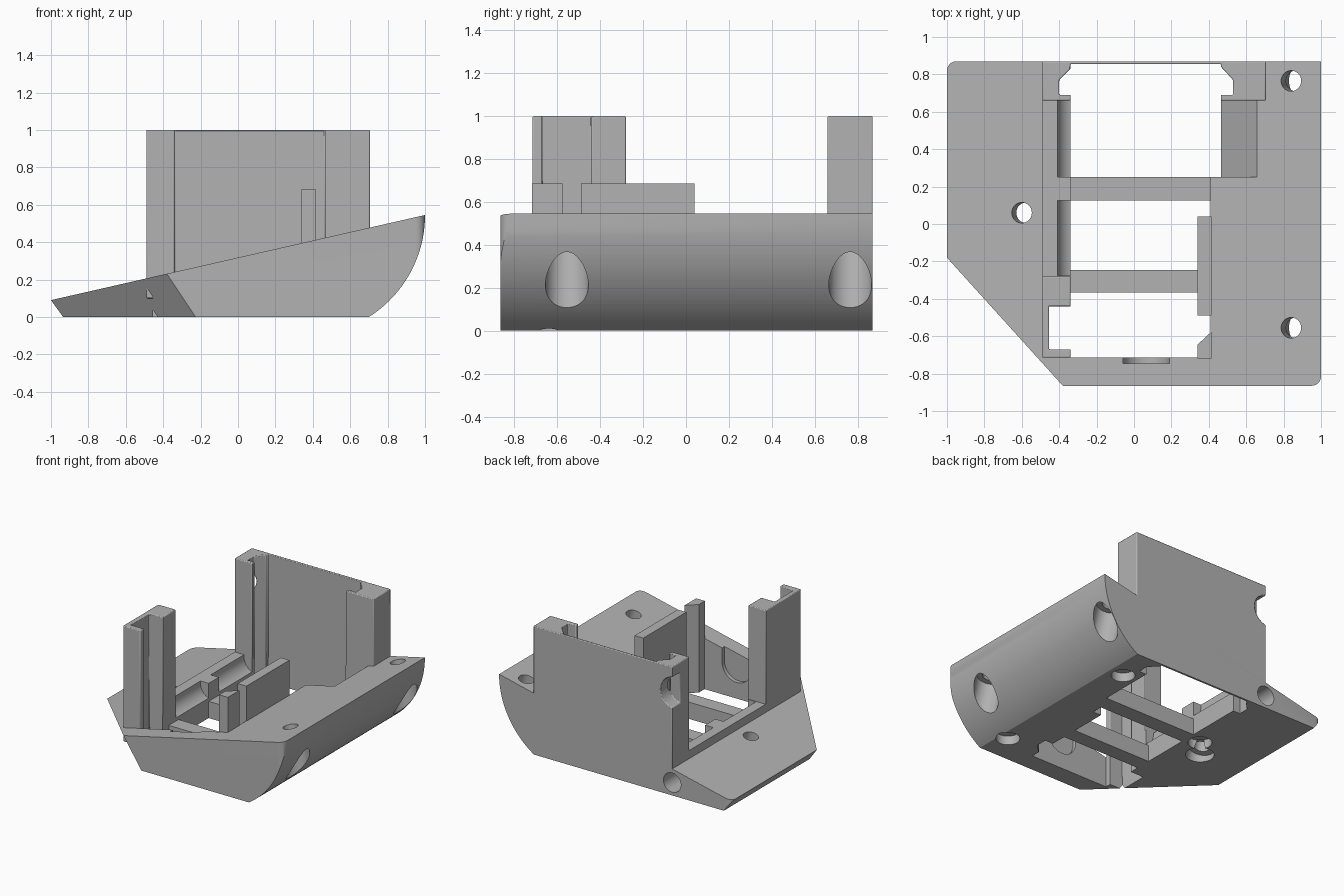
import bpy, bmesh, math
from mathutils import Vector, Matrix

old = bpy.data.objects.get("Cube")
if old:
    bpy.data.objects.remove(old, do_unlink=True)

grey = bpy.data.materials.new("plain grey")
grey.use_nodes = True
colour = (0.45, 0.45, 0.45, 1)
grey.diffuse_color = colour
grey.node_tree.nodes["Principled BSDF"].inputs["Base Color"].default_value = colour


def finish(name, bm):
    bmesh.ops.recalc_face_normals(bm, faces=bm.faces)
    mesh = bpy.data.meshes.new(name)
    bm.to_mesh(mesh)
    bm.free()
    mesh.materials.append(grey)
    obj = bpy.data.objects.new(name, mesh)
    bpy.context.collection.objects.link(obj)
    return obj


def prism(name, outline, low, high, axis="Z"):
    """Extrude an xy outline along z, or an xz outline along y."""
    bm = bmesh.new()
    def place(p, d):
        return (p[0], p[1], d) if axis == "Z" else (p[0], d, p[1])
    face = bm.faces.new([bm.verts.new(place(p, low)) for p in outline])
    new = bmesh.ops.extrude_face_region(bm, geom=[face])["geom"]
    shift = Vector(place((0, 0), high - low))
    bmesh.ops.translate(bm, vec=shift, verts=[v for v in new if isinstance(v, bmesh.types.BMVert)])
    return finish(name, bm)


def rect(x0, x1, y0, y1):
    return [(x0, y0), (x1, y0), (x1, y1), (x0, y1)]


def arc(cx, cy, r, start, end, steps=10):
    angles = [math.radians(start + (end - start) * i / steps) for i in range(steps + 1)]
    return [(cx + r * math.cos(a), cy + r * math.sin(a)) for a in angles]


def rod(name, start, direction, length, r):
    bm = bmesh.new()
    d = Vector(direction).normalized()
    turn = Vector((0, 0, 1)).rotation_difference(d).to_matrix().to_4x4()
    spot = Matrix.Translation(Vector(start) + d * length / 2)
    bmesh.ops.create_cone(bm, cap_ends=True, segments=40, radius1=r, radius2=r,
                          depth=length, matrix=spot @ turn)
    return finish(name, bm)


def combine(obj, tool, operation="DIFFERENCE"):
    mod = obj.modifiers.new("cut", "BOOLEAN")
    mod.operation, mod.object, mod.solver = operation, tool, "EXACT"
    bpy.context.view_layer.update()
    mesh = bpy.data.meshes.new_from_object(obj.evaluated_get(bpy.context.evaluated_depsgraph_get()))
    obj.modifiers.clear()
    obj.data = mesh
    bpy.data.objects.remove(tool, do_unlink=True)


# Hull: sloped top, curved left side, rounded plan corners
section = [(-0.935, 0)] + arc(0.355, 0.545, 0.645, -57.7, 0, 24) + [(-1, 0.09)]
base = prism("base", section, -0.865, 0.87, "Y")
plan = ([(1.1, 0.87)] + arc(-0.95, 0.82, 0.05, 90, 180, 6) + [(-1, -0.865)]
        + arc(0.95, -0.815, 0.05, -90, 0, 6) + [(1, 0.8), (1.1, 0.8)])
combine(base, prism("plan_cutter", plan, -0.1, 0.7), "INTERSECT")

# Slanted front corner
bm = bmesh.new()
bm.from_mesh(base.data)
a, b, c = Vector((-1, -0.18, 0.09)), Vector((-0.38, -0.865, 0.23)), Vector((-0.44, -0.66, 0))
cut = bmesh.ops.bisect_plane(bm, geom=bm.verts[:] + bm.edges[:] + bm.faces[:], plane_co=a,
                             plane_no=(b - a).cross(c - a), clear_inner=True)
bmesh.ops.holes_fill(bm, edges=[e for e in bm.edges if e.is_boundary])
bmesh.ops.recalc_face_normals(bm, faces=bm.faces)
bm.to_mesh(base.data)
bm.free()

# Raised rail beside the bay
combine(base, prism("rail", rect(-0.49, -0.33, -0.29, 0.67), 0.08, 0.27), "UNION")

# Through openings and the space above the cross bars
pocket = [(-0.34, 0.25), (0.465, 0.25), (0.465, 0.69), (0.53, 0.69), (0.53, 0.77), (0.465, 0.84),
          (0.465, 0.855), (-0.34, 0.855), (-0.34, 0.83), (-0.40, 0.77), (-0.40, 0.69), (-0.34, 0.69)]
front = [(-0.455, -0.44), (-0.34, -0.44), (-0.34, -0.365), (0.41, -0.365), (0.41, -0.715),
         (-0.34, -0.715), (-0.34, -0.67), (-0.455, -0.67)]
for outline in (pocket, front, rect(-0.34, 0.41, -0.245, 0.125)):
    combine(base, prism("opening_cutter", outline, -0.1, 1.2))
combine(base, prism("bar_cutter", rect(-0.34, 0.41, -0.7, 0.3), 0.13, 1.2))

# Sloped shelf, hollow channels and the round-bottomed front recess
combine(base, prism("shelf_cutter", [(0.4, 0.18), (0.465, 0.25), (0.66, 0.47), (0.66, 0.8), (0.4, 0.8)],
                    0.25, 0.66, "Y"))
channel = arc(-0.31, 0.25, 0.1, 180, 270, 8) + [(-0.3, 0.15), (-0.3, 0.5), (-0.41, 0.5)]
for y0, y1 in ((-0.275, 0.125), (0.25, 0.66)):
    combine(base, prism("channel_cutter", channel, y0, y1, "Y"))
recess = arc(0.065, 0.25, 0.125, 180, 360, 20) + [(0.19, 0.6), (-0.06, 0.6)]
combine(base, prism("recess_cutter", recess, -0.745, -0.7, "Y"))

# Screw holes square to the slope, with wide bores below
down = Vector((0.222, 0, -0.975))
for x, y, depth in ((0.84, 0.765, 0.12), (0.84, -0.555, 0.12), (-0.6, 0.06, 0.11)):
    top = Vector((x, y, 0.3175 + 0.2275 * x))
    combine(base, rod("screw_cutter", top - down * 0.1, down, 0.5, 0.055))
    combine(base, rod("bore_cutter", top + down * depth, down, 0.6, 0.1))

# Blind sockets underneath and the round hole at the back
for x, y in ((0.58, 0.57), (0.63, -0.64), (-0.45, 0.19)):
    combine(base, rod("socket_cutter", (x, y, -0.1), (0, 0, 1), 0.17, 0.085))
combine(base, rod("back_hole_cutter", (-0.49, 0.95, 0.1), (0, -1, 0), 0.35, 0.075))

# Back wall with two side columns
back_wall = prism("back_wall", [(-0.49, 0.87), (-0.49, 0.66), (-0.34, 0.66)] + pocket[:1:-1]
                  + [(0.465, 0.66), (0.705, 0.66), (0.705, 0.87)], 0.19, 1)
combine(back_wall, rod("notch_cutter", (-0.51, 0.77, 0.8), (0, 1, 0), 0.2, 0.12))

# Front column, low plate and low post
front_column = prism("front_column", [(-0.49, -0.28), (-0.49, -0.715), (-0.34, -0.715), (-0.34, -0.67),
                     (-0.455, -0.67), (-0.455, -0.44), (-0.34, -0.44), (-0.34, -0.28)], 0.1, 1)
plate = prism("low_plate", rect(0.34, 0.415, -0.49, 0.04), 0.0, 0.685)
post = prism("low_post", [(0.415, -0.575), (0.34, -0.645), (0.34, -0.718), (0.415, -0.718)], 0.0, 0.685)

# Soft edges on the columns, smooth shading on the curves
for obj in (back_wall, front_column):
    bevel = obj.modifiers.new("soft_edges", "BEVEL")
    bevel.width, bevel.segments, bevel.limit_method = 0.006, 2, "ANGLE"
for obj in (base, back_wall, front_column, plate, post):
    bpy.ops.object.select_all(action="DESELECT")
    obj.select_set(True)
    bpy.context.view_layer.objects.active = obj
    bpy.ops.object.shade_smooth_by_angle(angle=math.radians(30))
